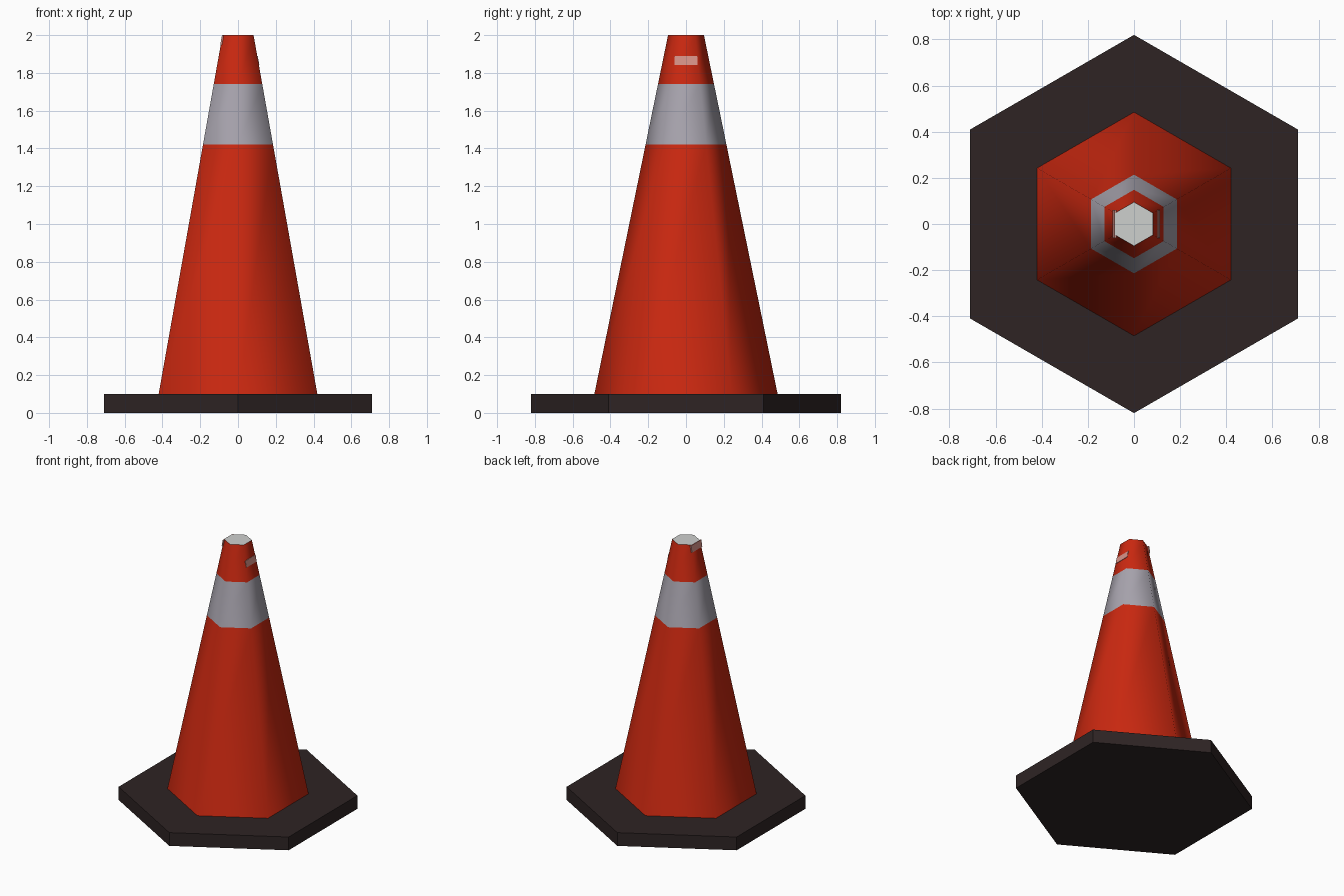
import bpy, bmesh, math
from mathutils import Matrix

if "Cube" in bpy.data.objects:
    bpy.data.objects.remove(bpy.data.objects["Cube"])


def srgb(r, g, b):
    lin = lambda c: c / 12.92 if c <= 0.04045 else ((c + 0.055) / 1.055) ** 2.4
    return (lin(r / 255), lin(g / 255), lin(b / 255), 1)


def material(name, rgb):
    m = bpy.data.materials.new(name)
    m.diffuse_color = srgb(*rgb)
    m.use_nodes = True
    m.node_tree.nodes["Principled BSDF"].inputs["Base Color"].default_value = m.diffuse_color
    return m


red = material("cone red", (203, 40, 16))
grey = material("band grey", (168, 164, 174))
dark = material("base dark brown", (46, 36, 36))
white = material("cap light grey", (206, 208, 206))
pink = material("plate pale pink", (214, 146, 136))


def add_object(name, bm, mats):
    bmesh.ops.recalc_face_normals(bm, faces=bm.faces)
    me = bpy.data.meshes.new(name)
    bm.to_mesh(me)
    bm.free()
    for m in mats:
        me.materials.append(m)
    ob = bpy.data.objects.new(name, me)
    bpy.context.collection.objects.link(ob)
    return ob


def hex_ring(bm, radius, z):
    return [bm.verts.new((radius * math.cos(a), radius * math.sin(a), z))
            for a in (math.radians(30 + 60 * i) for i in range(6))]


def cone_radius(z):
    return 0.485 + (0.095 - 0.485) * (z - 0.1) / 1.9


def hex_stack(name, rings, mats, slots, smooth=False):
    """Hexagonal rings joined by walls, closed at both ends; one slot per wall, last for the top."""
    bm = bmesh.new()
    loops = [hex_ring(bm, r, z) for r, z in rings]
    bm.faces.new(loops[0])
    for a, b, slot in zip(loops, loops[1:], slots):
        for i in range(6):
            j = (i + 1) % 6
            f = bm.faces.new((a[i], a[j], b[j], b[i]))
            f.material_index = slot
            f.smooth = smooth
    top = bm.faces.new(loops[-1])
    top.material_index = slots[-1]
    for end in (loops[0], loops[-1]):
        for i in range(6):
            bm.edges.get((end[i], end[(i + 1) % 6])).smooth = False
    return add_object(name, bm, mats)


# Flat hexagonal foot
hex_stack("base", [(0.82, 0), (0.82, 0.1)], [dark], [0, 0])

# Tapered body with reflective band and pale top
hex_stack("cone_body", [(cone_radius(z), z) for z in (0.1, 1.42, 1.74, 2.0)],
          [red, grey, white], [0, 1, 0, 2], smooth=True)


# Thin plates lying on the left and right cone faces
def plate(name, side, z):
    tilt = math.atan2(0.39 * math.cos(math.radians(30)), 1.9)
    x = cone_radius(z) * math.cos(math.radians(30)) - 0.002
    bm = bmesh.new()
    bmesh.ops.create_cube(bm, size=1, matrix=(
        Matrix.Translation((side * x, 0, z))
        @ Matrix.Rotation(-side * tilt, 4, 'Y')
        @ Matrix.Diagonal((0.009, 0.122, 0.05, 1))))
    add_object(name, bm, [pink])


plate("right_plate", 1, 1.865)
plate("left_plate", -1, 1.973)
